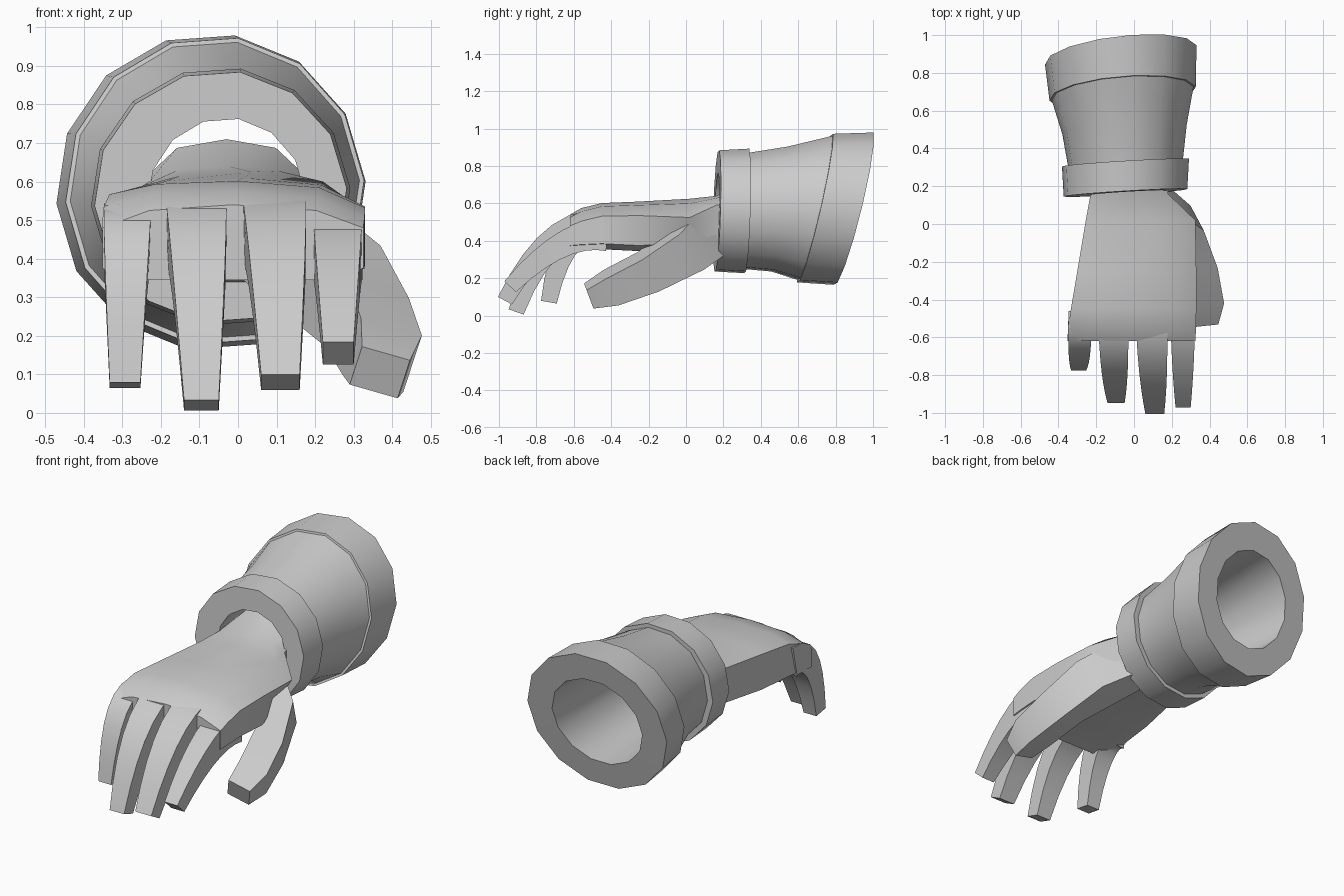
import bpy, bmesh, math
from mathutils import Vector, Matrix

cube = bpy.data.objects.get("Cube")
if cube:
    bpy.data.objects.remove(cube, do_unlink=True)

grey = bpy.data.materials.new("plain grey")
grey.use_nodes = True
COLOUR = (0.6, 0.6, 0.6, 1)
grey.diffuse_color = COLOUR
grey.node_tree.nodes["Principled BSDF"].inputs["Base Color"].default_value = COLOUR


def loft(name, rings, closed=False, angle=32):
    """Skin a list of equal point rings; closed joins last ring to first."""
    bm = bmesh.new()
    loops = [[bm.verts.new(p) for p in ring] for ring in rings]
    n = len(loops[0])
    pairs = list(zip(loops, loops[1:]))
    if closed:
        pairs.append((loops[-1], loops[0]))
    else:
        bm.faces.new(loops[0])
        bm.faces.new(loops[-1])
    for a, b in pairs:
        for i in range(n):
            j = (i + 1) % n
            bm.faces.new((a[i], a[j], b[j], b[i]))
    bmesh.ops.recalc_face_normals(bm, faces=bm.faces)
    mesh = bpy.data.meshes.new(name)
    bm.to_mesh(mesh)
    bm.free()
    mesh.materials.append(grey)
    obj = bpy.data.objects.new(name, mesh)
    bpy.context.collection.objects.link(obj)
    bpy.ops.object.select_all(action="DESELECT")
    obj.select_set(True)
    bpy.context.view_layer.objects.active = obj
    bpy.ops.object.shade_smooth_by_angle(angle=math.radians(angle))
    return obj


def cuff_ring(y, cx, cz, rx, rz, lean, skew, sides=14):
    """Oval ring in a tilted plane."""
    ring = []
    for i in range(sides):
        t = math.radians(4) + math.tau * i / sides
        dx, dz = rx * math.cos(t), rz * math.sin(t)
        ring.append((cx + dx, y + lean * dz + skew * dx, cz + dz))
    return ring


# Cuff: wrist band, flared sleeve, wide end band and the bore through them
loft("cuff", [
    cuff_ring(.165, -.045, .56, .328, .328, .03, .06),
    cuff_ring(.325, -.045, .56, .337, .337, .03, .06),
    cuff_ring(.325, -.045, .56, .305, .315, .03, .06),
    cuff_ring(.50, -.05, .57, .33, .338, .12, .07),
    cuff_ring(.69, -.06, .576, .376, .39, .23, .08),
    cuff_ring(.69, -.06, .575, .388, .402, .23, .08),
    cuff_ring(.895, -.07, .572, .402, .412, .245, .11),
    cuff_ring(.895, -.07, .57, .26, .262, .245, .11),
    cuff_ring(.165, -.03, .55, .205, .215, .03, .06),
], closed=True)


def palm_ring(y, xl, xr, top, low, drop_l, drop_r, tuck=0):
    """Arched back of the hand over a flat palm, tucked in at the thumb."""
    w = xr - xl
    shape = [(0, low + .03), (.15, low), (.85 - tuck, low), (1 - tuck, low + .03),
             (1, top - drop_r), (.82, top - drop_r * .25), (.5, top),
             (.18, top - drop_l * .25), (0, top - drop_l)]
    return [(xl + w * u, y, z) for u, z in shape]


loft("palm", [
    palm_ring(.32, -.23, .17, .71, .33, .09, .09),
    palm_ring(.16, -.23, .18, .64, .34, .04, .05),
    palm_ring(.02, -.255, .325, .625, .36, .04, .10, .15),
    palm_ring(-.25, -.30, .33, .61, .345, .035, .075),
    palm_ring(-.45, -.334, .33, .602, .355, .035, .07),
    palm_ring(-.56, -.35, .328, .575, .35, .045, .07),
    palm_ring(-.62, -.352, .325, .54, .345, .06, .06),
], angle=50)


def box_ring(centre, along, width, height, roll=0):
    """Four-cornered section square to a direction in the side plane."""
    along = Vector(along).normalized()
    turn = Matrix.Rotation(roll, 3, along)
    side = turn @ Vector((width / 2, 0, 0))
    up = turn @ (Vector((1, 0, 0)).cross(along) * height / 2)
    c = Vector(centre)
    return [c - side - up, c + side - up, c + side + up, c - side + up]


def finger(name, x0, x1, w0, w1, base, bend, tip):
    """Tapered finger along a curve from base through bend to tip."""
    b, m, e = (Vector((0, *p)) for p in (base, bend, tip))
    rings = []
    for i in range(8):
        t = i / 7
        p = b * (1 - t) ** 2 + m * 2 * t * (1 - t) + e * t * t
        d = (m - b) * (1 - t) + (e - m) * t
        p.x = x0 + (x1 - x0) * t
        width = w0 + (w1 - w0) * t ** 2
        rings.append(box_ring(p, d, width, .18 - .095 * t))
    loft(name, rings, angle=35)


finger("index_finger", .258, .26, .13, .08, (-.42, .435), (-.66, .455), (-.94, .155))
finger("middle_finger", .09, .11, .167, .10, (-.44, .48), (-.73, .52), (-.968, .08))
finger("ring_finger", -.112, -.095, .16, .09, (-.44, .48), (-.74, .515), (-.908, .02))
finger("little_finger", -.285, -.293, .125, .08, (-.48, .455), (-.66, .495), (-.733, .072))

# Thumb: sweeps out and down from the wrist
path = [(.08, .15, .48, .18, .28), (.215, .01, .37, .25, .24),
        (.335, -.2, .235, .165, .2), (.374, -.4, .15, .165, .165),
        (.368, -.52, .105, .13, .11)]
rings = []
for i, (x, y, z, w, h) in enumerate(path):
    a, b = path[max(i - 1, 0)], path[min(i + 1, len(path) - 1)]
    d = (0, b[1] - a[1], b[2] - a[2])
    rings.append(box_ring((x, y, z), d, w, h, math.radians(-17)))
loft("thumb", rings, angle=40)
